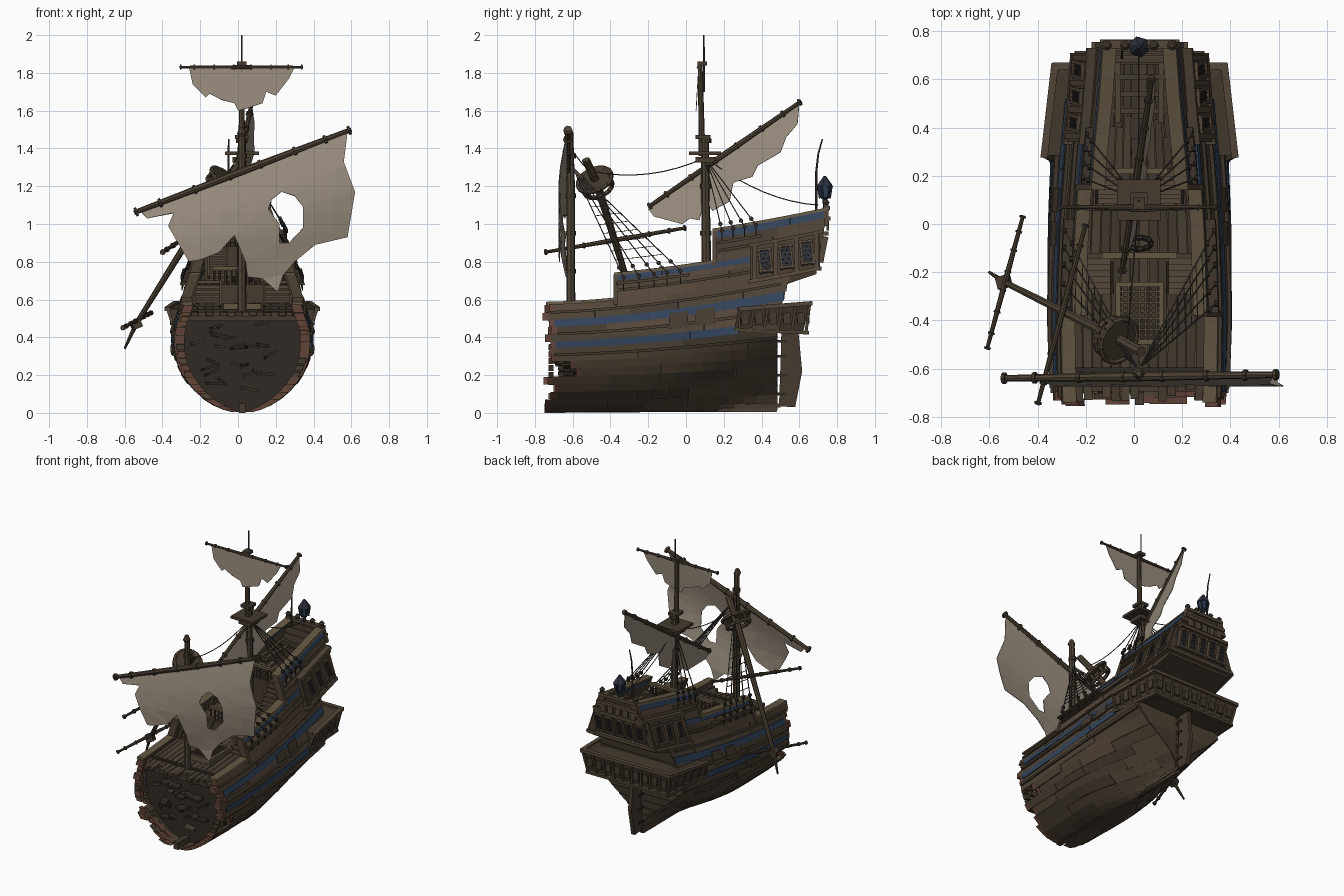
import bpy, bmesh, math, random
from mathutils import Vector as V

if "Cube" in bpy.data.objects:
    bpy.data.objects.remove(bpy.data.objects["Cube"])
random.seed(4)
R = random.uniform
COL = dict(wood=(.075, .055, .036), wood2=(.058, .043, .029), wood3=(.09, .063, .042), tan=(.12, .092, .054),
           dark=(.03, .023, .018), red=(.12, .056, .04), blue=(.032, .056, .105), rope=(.05, .045, .04),
           sail=(.31, .26, .205), pane=(.025, .03, .045))
NAMES = list(COL)
MATS = []
CX = .023  # the hull's centre line
for k, c in COL.items():
    m = bpy.data.materials.new(k)
    m.diffuse_color = (*c, 1)
    m.use_nodes = True
    m.node_tree.nodes["Principled BSDF"].inputs["Base Color"].default_value = m.diffuse_color
    MATS.append(m)


class Part:
    def __init__(self, name):
        self.name, self.bm = name, bmesh.new()

    def strip(self, secs, mat='wood'):  # skin a chain of closed sections
        L = [[self.bm.verts.new(p) for p in s] for s in secs]
        k = len(L[0])
        fs = [(a[j], a[(j + 1) % k], b[(j + 1) % k], b[j]) for a, b in zip(L, L[1:]) for j in range(k)]
        for f in fs + [L[0][::-1], L[-1]]:
            self.bm.faces.new(f).material_index = NAMES.index(mat)

    def rod(self, pts, radii, mat='wood', n=8):
        pts = [V(p) for p in pts]
        if not isinstance(radii, (list, tuple)):
            radii = [radii] * len(pts)
        d = (pts[-1] - pts[0]).normalized()
        u = d.orthogonal().normalized()
        v = d.cross(u)
        an = [2 * math.pi * i / n for i in range(n)]
        self.strip([[p + (u * math.cos(a) + v * math.sin(a)) * r for a in an] for p, r in zip(pts, radii)], mat)

    def box(self, c, size, mat='wood', u=(1, 0, 0), n=(0, 1, 0)):
        c, u, n = V(c), V(u).normalized(), V(n)
        n = (n - u * n.dot(u)).normalized()
        a, b, w = u * size[0] / 2, n * size[1] / 2, u.cross(n) * size[2] / 2
        self.strip([[c + a * s + b * i + w * j for i, j in ((-1, -1), (1, -1), (1, 1), (-1, 1))] for s in (-1, 1)], mat)

    def done(self, dx=0):
        bmesh.ops.recalc_face_normals(self.bm, faces=self.bm.faces)
        me = bpy.data.meshes.new(self.name)
        self.bm.to_mesh(me)
        for m in MATS:
            me.materials.append(m)
        ob = bpy.data.objects.new(self.name, me)
        ob.location.x = dx
        bpy.context.collection.objects.link(ob)
        return ob


def lerp_table(t, x):
    for (a, p), (b, q) in zip(t, t[1:]):
        if x <= b:
            return p + (q - p) * max(0, (x - a) / (b - a))
    return t[-1][1]


# Hull form: sheer curve and half breadth
def sheer(y): return .15 * (max(0, y + .76) / 1.26) ** 1.6
def height(y, z0): return z0 + sheer(y) * min(1, z0 / .5)
def breadth(y, z):
    W = lerp_table([(-.76, .355), (-.4, .368), (0, .37), (.3, .363), (.5, .355), (.76, .353)], y)
    q = min(1, z / (.36 + .7 * sheer(y)))
    e = .5 + 2 * min(1, max(0, (y + .3) / .8)) ** 2
    return max(.012, W * math.sin(math.pi / 2 * q) ** e - .33 * max(0, z - .43))
def P(y, z0, off=0, s=1):
    z = height(y, z0)
    return V((s * max(.002, breadth(y, z) + off), y, z))
def ysteps(a, b):
    n = max(1, round((b - a) / .08))
    return [a + (b - a) * i / n for i in range(n + 1)]
def side(part, y0, y1, za, zb, o, t, mat, s):
    part.strip([[P(y, za, -t, s), P(y, za, o, s), P(y, zb, o, s), P(y, zb, -t, s)] for y in ysteps(y0, y1)], mat)
def stern(z0):
    return .48 if z0 < .4 else .5 + (z0 - .4) * .35 if z0 < .55 else .69 + .2 * (z0 - .56)


# Hull planking, row by row, with a splintered front end
hull, transom = Part('hull_planks'), Part('transom_planks')
rows = [.004, .015, .035, .07, .11, .15, .19, .23, .27, .31, .343, .375, .415, .455, .49, .53, .572,
        .61, .65, .678, .705, .745, .79, .835, .872]
for za, zb in zip(rows, rows[1:]):
    ye = stern(za)
    for s in (1, -1):
        y = R(-.76, -.69) if za < .572 else (-.37 if za < .7 else .15) + R(-.01, .01)
        if .18 < za < .27:
            y = R(-.62, -.58)
        if za < .57:
            side(hull, y, y + .03, za, zb, .002, .05, 'red', s)
            y += .03
        while y < ye - .001:
            y2 = y + R(.18, .45)
            if y2 > ye - .1:
                y2 = ye
            c = (y + y2) / 2
            blue = (za == .343 and c < .25) or (za == .455 and (c < -.15 or c > .05)) or za in (.678, .835)
            o = .008 if blue else R(-.001, .007)
            side(hull, y, y2 - .001, za, zb + .003, o, .03, 'blue' if blue else random.choice(['wood', 'wood', 'wood2', 'wood3']), s)
            y = y2
    L, M = P(ye, za), P(ye, zb + .003)
    transom.strip([[(s * L.x, ye - .03, L.z), (s * L.x, ye, L.z), (s * M.x, ye + .006, M.z), (s * M.x, ye - .03, M.z)] for s in (-1, 1)],
                  random.choice(['wood', 'wood2']))
transom.strip([[(s * .27, .47, .66), (s * .25, .69, .735), (s * .25, .69, .76), (s * .27, .47, .74)] for s in (-1, 1)], 'wood2')
hull.done(CX)
transom.done(CX)

# Keel, sternpost and rudder
p = Part('keel_and_rudder')
p.strip([[(-.018, y, a), (.018, y, a), (.018, y, .05), (-.018, y, .05)] for y, a in ((-.75, 0), (0, .005), (.5, .028))], 'wood2')
p.box((0, .47, .25), (.036, .03, .46), 'wood2')
p.strip([[(x, y, z) for y, z in ((.492, .035), (.578, .03), (.615, .22), (.595, .43), (.505, .43), (.5, .25))] for x in (-.014, .014)], 'wood2')
for z in (.1, .2, .3, .38):
    p.box((0, .5, z), (.04, .07, .014), 'dark')
p.done(CX)

# Wales, rail caps and step posts
p = Part('wales_and_rails')
for s in (1, -1):
    for z0, a, b in ((.30, -.7, .47), (.41, -.68, .49), (.525, -.72, .5), (.62, -.36, .68), (.76, .16, .7)):
        side(p, a, b, z0, z0 + .014, .016, .01, 'wood2', s)
    for z0, a, b in ((.572, -.74, -.36), (.705, -.38, .16), (.872, .14, .755)):
        side(p, a, b, z0, z0 + .016, .014, .042, 'tan', s)
    for y, a, b in ((-.37, .55, .71), (.155, .69, .88), (.745, .79, .88)):
        side(p, y - .015, y + .01, a, b, .014, .04, 'wood', s)
    for y in (-.3, -.2, -.1, 0, .1):  # inner bulwark timbers
        side(p, y - .01, y + .01, .53, .7, -.025, .05, 'wood2', s)
    side(p, -.37, .02, .655, .67, .045, .01, 'wood2', s)  # shroud shelves
    side(p, .17, .4, .80, .815, .03, .01, 'wood2', s)
    for y in (-.04, .1):  # closed gun port lids
        side(p, y - .05, y + .05, .40, .475, .012, .01, 'wood2', s)
p.done(CX)

# Decks laid with boards, poop deck broken open over its beams
p = Part('decks')
for y0, y1, z0, n in ((-.72, -.12, .53, 16), (-.13, .68, .6, 14), (.22, .4, .76, 12)):
    for i in range(n):
        a = y0 + (R(-.03, .05) if z0 < .55 else 0)
        b = y1 + (R(-.06, .06) if z0 > .7 else 0)
        dz = R(0, .004)
        secs = []
        for y in ysteps(a, b):
            w, z = P(y, z0).x - .015, height(y, z0) + dz
            xa, xb = w * (2 * i / n - 1), w * (2 * (i + 1) / n - 1) - .003
            secs.append([(xa, y, z - .02), (xb, y, z - .02), (xb, y, z), (xa, y, z)])
        p.strip(secs, random.choice(['wood', 'wood2', 'wood2']))
for y in (.47, .54, .61, .68):
    p.box((0, y, height(y, .745)), (2 * P(y, .745).x - .03, .022, .03), 'wood2')
for x in (-.09, .09):
    p.box((x, .57, height(.57, .75)), (.024, .3, .03), 'wood')
for s in (1, -1):
    side(p, .22, .72, .745, .76, -.02, .05, 'wood', s)
p.done(CX)

# Bulkheads, balustrades, stairs and hatch
p = Part('deck_fittings')
for y, a, b, w in ((-.13, .53, .68, .27), (.22, .66, .88, .2)):
    p.box((0, y, (a + b) / 2), (2 * w, .02, b - a), 'wood2')
    p.box((0, y, b + .085), (w * 1.15, .025, .018), 'tan')
    for i in range(-5, 6):
        p.rod([(i * w * .11, y, b), (i * w * .11, y, b + .08)], .007, n=6)
for s in (1, -1):
    for x, w, y, z, n in ((.185, .13, -.28, .55, 6), (.13, .09, .08, .69, 8)):
        for i in range(n):
            p.box((s * x, y + i * .15 / n, z + (i + .5) * .026), (w, .028, .016), 'wood3')
        for k in (-1, 1):
            p.box((s * x + k * w * .54, y + .07, z + n * .013), (.19, .012, .03), 'wood', (0, .15, n * .026), (1, 0, 0))
for x in (-.09, .09):
    p.box((x, -.37, .56), (.02, .26, .04), 'tan')
for y in (-.49, -.25):
    p.box((0, y, .56), (.2, .02, .04), 'tan')
p.box((0, -.37, .548), (.16, .22, .01), 'dark')
for i in range(7):
    p.box((-.07 + i * .0235, -.37, .568), (.008, .23, .012))
for i in range(9):
    p.box((0, -.46 + i * .0225, .57), (.17, .008, .012))
for i in range(10):  # heap of rope
    a = i * .63
    p.rod([(.05 * math.cos(a), -.08 + .025 * math.sin(a), .7), (.05 * math.cos(a + .7), -.08 + .025 * math.sin(a + .7), .715)], .012, 'dark', 6)
p.done(CX)

# Broken front: dark interior, ribs and splinters
p = Part('broken_front')
prof = [P(-.61, i * .54 / 14 + .004, -.015) for i in range(15)]
loop = [(q.x, q.z) for q in prof] + [(-q.x, q.z) for q in prof[::-1]]
p.strip([[(x, y, z) for x, z in loop] for y in (-.615, -.595)], 'dark')
for y in (-.715, -.66):
    for s in (1, -1):
        for i in range(1, 14):
            if random.random() < .65:
                side(p, y - .014, y + .014, i * .037, i * .037 + .03, -.008, .05, random.choice(['red', 'wood2', 'wood3']), s)
for i in range(26):
    a, rr = R(0, 6.28), R(.05, .26)
    p.box((rr * math.cos(a), R(-.66, -.62), .3 + rr * .8 * math.sin(a)), (R(.03, .1), R(.03, .1), .014),
          random.choice(['wood2', 'dark', 'dark']), (1, R(-.5, .5), R(-.7, .7)))
p.box((0, -.68, .5), (.62, .03, .025), 'wood2')
p.done(CX)

# Stern galleries, windows and taffrail
p = Part('stern_galleries')
path = [(.395, .285, .55, .44), (.352, .655, .58, .425), (-.352, .655, .58, .425), (-.395, .285, .55, .44)]
p.strip([[(x * .6, min(y, .47), b), (x * .9, y - (.035 if y > .5 else 0), b), (x * .98, y, t), (x * .6, min(y, .47), t)] for x, y, t, b in path], 'wood2')
for (x, y, t, b), (x2, y2, t2, b2) in zip(path, path[1:]):
    A, B = V((x, y, t)), V((x2, y2, t2))
    A2, B2 = V((x * .91, y - .02, b)), V((x2 * .91, y2 - .02, b2))
    n = V((0, 0, 1)).cross(B - A)
    for E, F, h in ((A, B, .022), (A2, B2, .018)):
        p.box((E + F) / 2, ((F - E).length + .02, .03, h), 'wood3' if h > .02 else 'wood', F - E, n)
    k = round((B - A).length / .075)
    for i in range(k + 1):
        p.rod([A.lerp(B, i / k), A2.lerp(B2, i / k)], .011, 'wood', 4)
        if i < k:
            f = (i + .5) / k
            p.box((A.lerp(B, f) + A2.lerp(B2, f)) / 2, (.04, .016, .06), 'wood2', B - A, n)
def window(c, u, n, w=.058, h=.12):
    c, u, n = V(c), V(u).normalized(), V(n).normalized()
    up = n.cross(u) if n.cross(u).z > 0 else u.cross(n)
    p.box(c, (w, .012, h), 'pane', u, n)
    for k in (-1, 1):
        p.box(c + u * k * w / 2, (.012, .03, h + .02), 'wood3', u, n)
        p.box(c + up * k * h / 2, (w + .02, .032, .013), 'wood3', u, n)
        p.box(c + u * k * w / 6, (.004, .02, h), 'dark', u, n)
    for k in (-.3, -.1, .1, .3):
        p.box(c + up * k * h, (w, .02, .004), 'dark', u, n)
for s in (1, -1):
    side(p, .34, .71, .575, .765, .03, .02, 'wood2', s)
    side(p, .33, .71, .565, .585, .042, .02, 'wood3', s)
    side(p, .33, .73, .758, .775, .042, .02, 'wood', s)
    for y in (.42, .53, .64):
        window(P(y, .67, .032, s), (-s * .04, 1, .1), (s, .03, .33))
    for y in (.365, .475, .585, .69):
        side(p, y - .012, y + .012, .58, .765, .04, .02, 'wood', s)
for i in range(-2, 3):
    window((i * .082, .725, .865), (-1, 0, 0), (0, 1, -.2), .052)
    p.box((i * .06, .75, .99), (.042, .012, .05), 'wood3')
for z, y, w in ((.765, .7, .54), (.95, .738, .4), (1.03, .748, .33), (1.085, .745, .3)):
    p.box((0, y, z), (w, .035, .022), 'wood3')
for x in (-.135, -.06, .06, .135):
    p.rod([(x, .74, 1.07), (x, .74, 1.105), (x, .74, 1.115), (x, .74, 1.13)], [.018, .014, .02, .008], 'wood')
p.done(CX)

# Stern lantern and ensign staff
p = Part('lantern_and_staff')
p.rod([(.02, .735, z) for z in (1.08, 1.13, 1.14)], [.01, .012, .028], 'pane', 6)
p.rod([(.02, .735, z) for z in (1.14, 1.195)], [.026, .036], 'blue', 6)
p.rod([(.02, .735, z) for z in (1.195, 1.205, 1.235, 1.255)], [.044, .042, .02, .006], 'pane', 6)
for i in range(6):
    a = i * math.pi / 3 + .5
    p.rod([(.02 + .028 * math.cos(a), .735 + .028 * math.sin(a), 1.135), (.02 + .038 * math.cos(a), .735 + .038 * math.sin(a), 1.2)], .005, 'pane', 4)
p.rod([(-.05, .69, 1.06), (-.05, .69, 1.28), (-.05, .7, 1.37), (-.05, .722, 1.45)], [.007, .006, .005, .004], 'wood2', 6)
p.done()

# Masts, yards and tops
def spar(p, a, b, r):
    a, b = V(a), V(b)
    p.rod([a.lerp(b, t) for t in (0, .5, 1)], [r * .65, r, r * .65])
    for t in (.01, .12, .28, .44, .58, .74, .88, .99):
        p.rod([a.lerp(b, t - .006), a.lerp(b, t + .006)], r * 1.2, 'wood2')
p = Part('masts_and_yards')
p.rod([(.02, -.61, .53), (.02, -.61, 1.2), (.02, -.615, 1.46), (.02, -.62, 1.48), (.02, -.62, 1.51)], [.024, .022, .019, .025, .012])
p.rod([(.02, .11, .6), (.02, .105, 1.0), (.02, .1, 1.46)], [.028, .024, .021])
p.rod([(.02, .085, 1.36), (.02, .075, 1.86)], [.018, .012])
p.rod([(.02, .095, 1.7), (.02, .095, 2.0)], [.006, .004], 'wood2', 6)
for z in (.72, .95, 1.2, 1.44):
    p.rod([(.02, .104, z - .012), (.02, .104, z + .012)], .03, 'wood2')
for z in (.75, .95, 1.15, 1.36):
    p.rod([(.02, -.61, z - .012), (.02, -.61, z + .012)], .027, 'wood2')
p.box((.02, .1, 1.375), (.18, .17, .018), 'wood2')
p.box((.02, .1, 1.34), (.1, .1, .03), 'wood2')
p.box((.02, .09, 1.46), (.07, .08, .02), 'wood2')
p.box((.02, .085, 1.85), (.05, .05, .02), 'wood2')
spar(p, (-.55, -.64, 1.06), (.6, -.625, 1.5), .02)
spar(p, (-.31, .07, 1.83), (.345, .07, 1.83), .011)
spar(p, (-.05, -.2, 1.09), (.075, .61, 1.65), .016)
spar(p, (-.4, -.75, .85), (-.2, 0, .98), .013)
spar(p, (-.61, -.52, .45), (-.46, .035, .53), .012)
p.rod([(.03, -.53, 1.34), (-.08, -.47, 1.21), (-.54, -.24, .47), (-.6, -.2, .34)], [.022, .022, .013, .006])
p.box((-.54, -.24, .47), (.05, .05, .05), 'wood2', (1, .3, .4))
C, d = V((-.08, -.475, 1.215)), V((.11, -.06, .13)).normalized()
p.rod([C + d * .012, C + d * .03], [.095, .1], 'wood2', 14)
u = d.orthogonal().normalized()
for i in range(14):  # rims of the fallen crow's nest
    a, b = (u * math.cos(t) + d.cross(u) * math.sin(t) for t in (i * math.pi / 7, (i + 1) * math.pi / 7))
    for h, r in ((.025, .095), (-.03, .08)):
        p.rod([C + d * h + a * r, C + d * h + b * r], .012, 'wood3', 6)
    if i % 2:
        p.box(C + a * .085, (.055, .02, .012), 'wood2', d, d.cross(a))
p.done()

# Torn sails
def sail(name, outline, holes, fn):
    bm = bmesh.new()
    edges = []
    for lp in [outline] + holes:
        vs = [bm.verts.new((a, 0, b)) for a, b in lp]
        edges += [bm.edges.new((vs[i - 1], vs[i])) for i in range(len(vs))]
    bmesh.ops.triangle_fill(bm, edges=edges, use_beauty=True, normal=(0, -1, 0))
    for k in range(-3, 10):
        for co, no in (((k * .1, 0, 0), (1, 0, 0)), ((0, 0, .7 + k * .12), (0, 0, 1))):
            bmesh.ops.bisect_plane(bm, geom=bm.verts[:] + bm.edges[:] + bm.faces[:], plane_co=co, plane_no=no)
    for v in bm.verts:
        v.co = fn(v.co.x, v.co.z)
    for f in bm.faces:
        f.material_index = NAMES.index('sail')
    q = Part(name)
    q.bm.free()
    q.bm = bm
    q.done().modifiers.new('cloth', 'SOLIDIFY').thickness = .004
sail('fore_sail', [(-.52, 1.07), (.58, 1.49), (.56, 1.33), (.62, 1.17), (.58, .93), (.41, .89), (.3, .8), (.24, .73), (.21, .64),
                   (.13, .71), (.05, .72), (.04, .8), (-.02, .94), (-.1, .85), (-.2, .81), (-.26, .8), (-.33, .92), (-.37, .99), (-.34, 1.06), (-.48, 1.03)],
     [[(.16, 1.08), (.18, 1.13), (.23, 1.17), (.3, 1.15), (.345, 1.09), (.345, .98), (.27, .9), (.22, .9), (.22, 1.0)]],
     lambda a, b: V((a, -.63 - .045 * math.sin(math.pi * min(1, max(0, (1.27 + .38 * a - b) / .6))), b)))
sail('top_sail', [(-.26, 1.83), (-.24, 1.74), (-.17, 1.67), (-.15, 1.69), (-.09, 1.66), (-.02, 1.64), (0, 1.6), (.04, 1.61), (.13, 1.64), (.15, 1.7),
                  (.2, 1.68), (.27, 1.77), (.3, 1.83)], [], lambda a, b: V((a, .065 - .06 * (1.83 - b), b)))
sail('lateen_sail', [(-.2, 1.08), (.6, 1.64), (.59, 1.53), (.53, 1.46), (.5, 1.38), (.45, 1.35), (.38, 1.31), (.35, 1.25), (.25, 1.22), (.23, 1.12),
                     (.14, 1.07), (.1, 1.13), (.07, 1.02), (.02, 1.03), (-.02, 1.0), (-.17, 1.04)], [],
     lambda a, b: V((-.02 + .155 * a + .08 * math.sin(2 * max(0, 1.23 + .69 * a - b)), a, b)))

# Shrouds, ratlines and stays
p = Part('rigging')
for top, ys, z0 in (((.02, -.6, 1.3), (-.33, -.25, -.17, -.1, -.03), .66), ((.02, .1, 1.35), (.19, .25, .31, .37), .84)):
    for s in (1, -1):
        ends = [P(y, z0 + .03, .045, s) + V((CX, 0, 0)) for y in ys]
        T = V(top)
        for e in ends:
            p.rod([T, e], .0035, 'rope', 4)
            p.rod([e - V((0, 0, .07)), e], .004, 'dark', 4)
            for k in (0, .09):
                f = e + (T - e) * k
                p.rod([f - V((.008, 0, 0)), f + V((.008, 0, 0))], .012, 'dark', 8)
        for k in range(2, 11):
            for a, b in zip(ends, ends[1:] if z0 < .7 else []):
                p.rod([a.lerp(T, k * .08), b.lerp(T, k * .08)], .0025, 'rope', 4)
for a, b, g in (((.02, .1, 1.35), (-.03, -.5, 1.28), .05), ((.02, .12, 1.34), (.02, .7, 1.1), .05), ((.02, -.61, 1.4), (-.07, -.48, 1.25), .01)):
    p.rod([V(a).lerp(V(b), t / 8) - V((0, 0, g * 4 * t / 8 * (1 - t / 8))) for t in range(9)], .003, 'rope', 5)
p.done()
